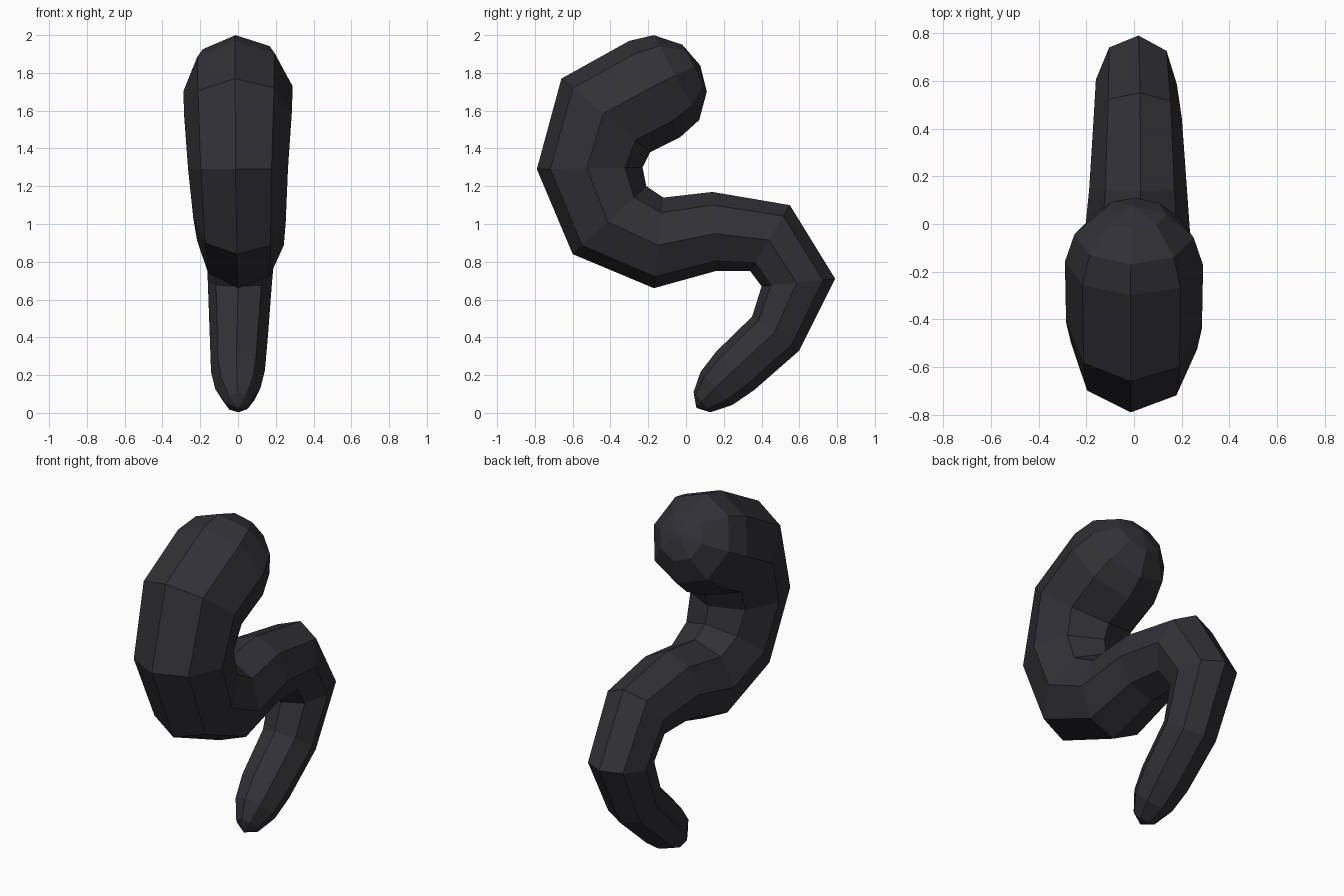
import bpy, bmesh, math
from mathutils import Vector

if "Cube" in bpy.data.objects:
    bpy.data.objects.remove(bpy.data.objects["Cube"])

SIDES = 8
TWIST = math.radians(3)

# Rings along the S curve: outer y, outer z, inner y, inner z, half width, x shift
RINGS = [
    (-0.02, 1.95, 0.11, 1.70, 0.14, 0),
    (-0.17, 2.00, 0.07, 1.55, 0.25, 0),
    (-0.30, 1.97, -0.03, 1.46, 0.29, 0),
    (-0.66, 1.77, -0.19, 1.38, 0.285, 0),
    (-0.79, 1.29, -0.23, 1.30, 0.265, 0),
    (-0.60, 0.84, -0.21, 1.20, 0.245, 0.008),
    (-0.17, 0.66, -0.12, 1.14, 0.23, 0.013),
    (0.155, 0.75, 0.14, 1.17, 0.205, 0.017),
    (0.34, 0.75, 0.55, 1.10, 0.185, 0.016),
    (0.40, 0.67, 0.79, 0.71, 0.17, 0.010),
    (0.35, 0.51, 0.60, 0.33, 0.155, 0.005),
    (0.16, 0.325, 0.36, 0.12, 0.143, 0),
    (0.077, 0.217, 0.246, 0.042, 0.12, 0),
    (0.04, 0.11, 0.13, 0.003, 0.068, 0),
]
HEAD_TIP = (0, 0.075, 1.84)
TAIL_TIP = (0, 0.055, 0.026)

bm = bmesh.new()


def add_ring(ay, az, by, bz, half_width, shift):
    outer, inner = Vector((0, ay, az)), Vector((0, by, bz))
    centre = (outer + inner) / 2 + Vector((shift, 0, 0))
    reach = (outer - inner) / 2
    verts = []
    for i in range(SIDES):
        a = math.tau * i / SIDES - TWIST
        verts.append(bm.verts.new(centre + reach * math.cos(a)
                                  + Vector((half_width * math.sin(a), 0, 0))))
    return verts


# Tapering tube with rounded ends
loops = [add_ring(*r) for r in RINGS]
for a, b in zip(loops, loops[1:]):
    for i in range(SIDES):
        j = (i + 1) % SIDES
        bm.faces.new((a[i], a[j], b[j], b[i]))
for tip, loop in ((HEAD_TIP, loops[0]), (TAIL_TIP, loops[-1])):
    pole = bm.verts.new(tip)
    for i in range(SIDES):
        bm.faces.new((pole, loop[i], loop[(i + 1) % SIDES]))
bmesh.ops.recalc_face_normals(bm, faces=bm.faces)

mesh = bpy.data.meshes.new("curled_tail")
bm.to_mesh(mesh)
bm.free()
tail = bpy.data.objects.new("curled_tail", mesh)
bpy.context.collection.objects.link(tail)

# Dark charcoal colour
mat = bpy.data.materials.new("charcoal")
mat.diffuse_color = (0.03, 0.03, 0.038, 1)
mat.use_nodes = True
mat.node_tree.nodes["Principled BSDF"].inputs["Base Color"].default_value = mat.diffuse_color
mesh.materials.append(mat)
